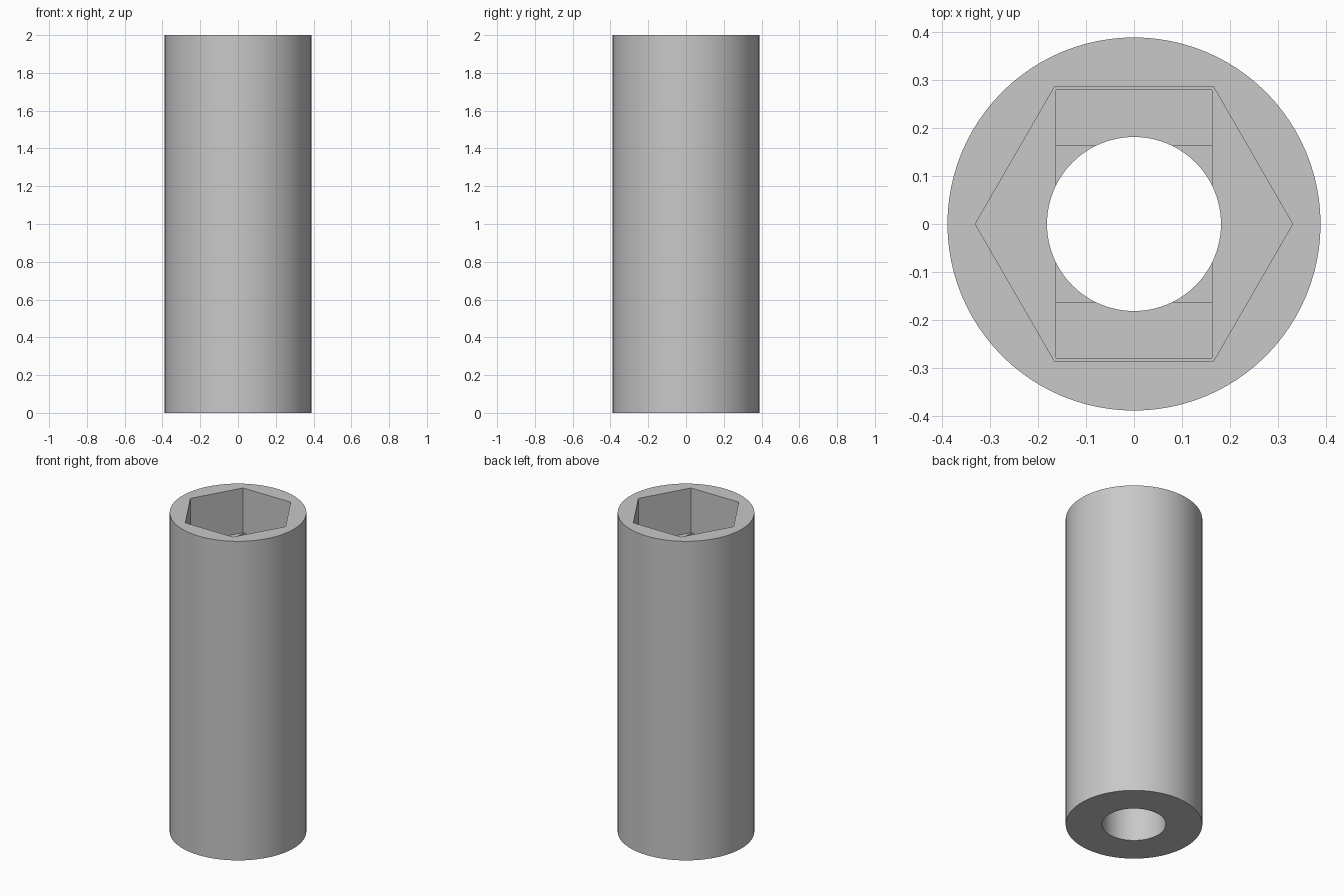
import bpy
import math

HEIGHT = 2.0
POCKET_FLOOR = 1.72   # underside of the hexagonal nut pocket
STEP = 0.02           # depth of each bridging step below the pocket
TOP = HEIGHT + 0.2    # cutters run out above the top face

default = bpy.data.objects.get("Cube")
if default:
    bpy.data.objects.remove(default, do_unlink=True)

# Plain grey plastic
grey = bpy.data.materials.new("grey_plastic")
grey.use_nodes = True
colour = (0.58, 0.58, 0.58, 1)
grey.diffuse_color = colour
for node in grey.node_tree.nodes:
    if node.type == "BSDF_PRINCIPLED":
        node.inputs["Base Color"].default_value = colour


def prism(name, sides, radius, low, high, turn=0.0):
    bpy.ops.mesh.primitive_cylinder_add(
        vertices=sides, radius=radius, depth=high - low,
        location=(0, 0, (low + high) / 2), rotation=(0, 0, turn))
    ob = bpy.context.object
    ob.name = name
    return ob


def box(name, width, length, low, high):
    bpy.ops.mesh.primitive_cube_add(size=1, location=(0, 0, (low + high) / 2))
    ob = bpy.context.object
    ob.name = name
    ob.scale = (width, length, high - low)
    return ob


def cut(body, cutter):
    cutter.hide_render = True
    bpy.context.view_layer.objects.active = body
    mod = body.modifiers.new(cutter.name, "BOOLEAN")
    mod.operation = "DIFFERENCE"
    mod.solver = "EXACT"
    mod.object = cutter
    bpy.ops.object.modifier_apply(modifier=mod.name)
    bpy.data.objects.remove(cutter, do_unlink=True)


# Outer sleeve
sleeve = prism("spacer_sleeve", 96, 0.388, 0, HEIGHT)

# Nut pocket with a vertex on the x axis
cut(sleeve, prism("nut_pocket", 6, 0.33, POCKET_FLOOR, TOP, math.pi / 6))

# Bridging steps: a slot across the pocket, then a square
cut(sleeve, box("bridge_slot", 0.324, 0.557, POCKET_FLOOR - STEP, TOP))
cut(sleeve, box("bridge_square", 0.324, 0.324, POCKET_FLOOR - 2 * STEP, TOP))

# Through bore for the bolt
cut(sleeve, prism("bolt_bore", 96, 0.181, -0.2, TOP))

sleeve.data.materials.clear()
sleeve.data.materials.append(grey)
bpy.ops.object.select_all(action="DESELECT")
sleeve.select_set(True)
bpy.context.view_layer.objects.active = sleeve
bpy.ops.object.shade_smooth_by_angle(angle=math.radians(30))
